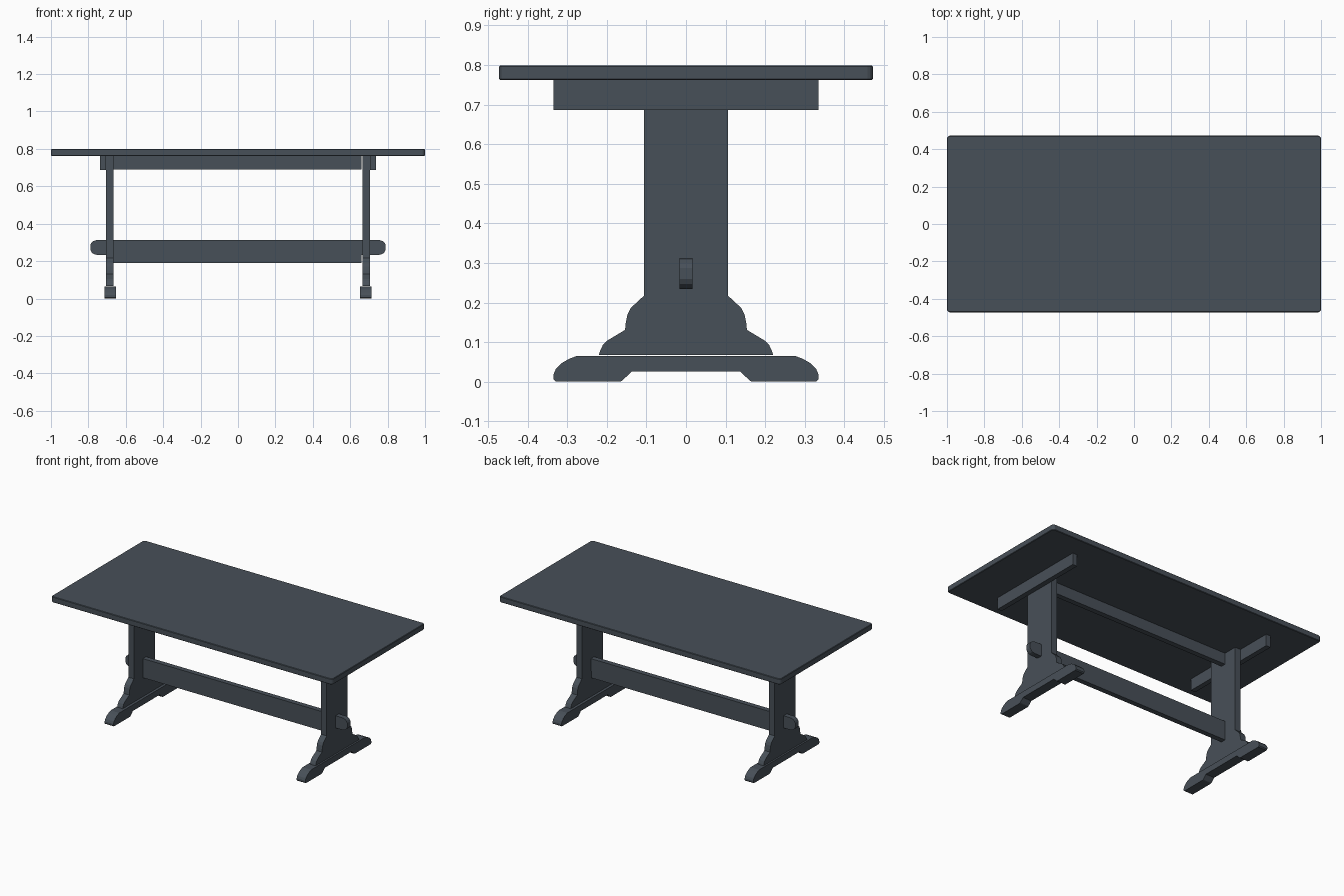
import bpy, bmesh
from mathutils import Vector

if "Cube" in bpy.data.objects:
    bpy.data.objects.remove(bpy.data.objects["Cube"])

paint = bpy.data.materials.new("dark slate paint")
paint.diffuse_color = (0.064, 0.080, 0.098, 1)
paint.use_nodes = True
paint.node_tree.nodes["Principled BSDF"].inputs["Base Color"].default_value = paint.diffuse_color


def extrude(name, outline, plane, a, b, bevel=0.0, segs=2):
    """Extrude a 2D outline from a to b along the axis normal to the plane."""
    place = {"yz": lambda u, v: Vector((a, u, v)),
             "xz": lambda u, v: Vector((u, a, v)),
             "xy": lambda u, v: Vector((u, v, a))}[plane]
    axis = {"yz": Vector((1, 0, 0)), "xz": Vector((0, 1, 0)), "xy": Vector((0, 0, 1))}[plane]
    bm = bmesh.new()
    face = bm.faces.new([bm.verts.new(place(u, v)) for u, v in outline])
    ext = bmesh.ops.extrude_face_region(bm, geom=[face])
    moved = [g for g in ext["geom"] if isinstance(g, bmesh.types.BMVert)]
    bmesh.ops.translate(bm, verts=moved, vec=axis * (b - a))
    bmesh.ops.recalc_face_normals(bm, faces=bm.faces)
    mesh = bpy.data.meshes.new(name)
    bm.to_mesh(mesh)
    bm.free()
    mesh.materials.append(paint)
    obj = bpy.data.objects.new(name, mesh)
    bpy.context.collection.objects.link(obj)
    if bevel:
        mod = obj.modifiers.new("soft_edges", "BEVEL")
        mod.width, mod.segments, mod.limit_method = bevel, segs, "ANGLE"
    return obj


def rect(u0, u1, v0, v1):
    return [(u0, v0), (u1, v0), (u1, v1), (u0, v1)]


def mirrored(half):
    """Close a half outline by reflecting it across u = 0."""
    return half + [(-u, v) for u, v in reversed(half)]


# Table top with slightly rounded corners
c = 0.014
corner = [(1, 0.472 - c), (1 - 0.3 * c, 0.472 - 0.3 * c), (1 - c, 0.472)]
side = corner + [(-u, v) for u, v in reversed(corner)]
top_outline = side + [(u, -v) for u, v in reversed(side)]
extrude("table_top", top_outline, "xy", 0.762, 0.799, 0.003, 1)

# Half outlines of the scrolled leg board and the foot
leg_half = [(0.22, 0.068), (0.217, 0.078), (0.210, 0.093), (0.199, 0.104), (0.154, 0.131),
            (0.152, 0.150), (0.148, 0.170), (0.140, 0.186), (0.1065, 0.217), (0.1065, 0.762)]
foot_half = [(0.137, 0.026), (0.162, 0.002), (0.168, 0), (0.329, 0), (0.335, 0.006),
             (0.335, 0.018), (0.329, 0.032), (0.314, 0.047), (0.295, 0.058), (0.275, 0.0655)]

for word, s in (("left", -1), ("right", 1)):
    extrude(word + "_leg_board", mirrored(leg_half), "yz", s * 0.666, s * 0.706)
    extrude(word + "_foot", mirrored(foot_half), "yz", s * 0.652, s * 0.714)
    extrude(word + "_top_cleat", rect(-0.335, 0.335, 0.687, 0.762), "yz", s * 0.706, s * 0.738)

# Upper rail under the top
extrude("upper_rail", rect(-0.666, 0.660, 0.690, 0.762), "xz", -0.0165, 0.0165)

# Lower stretcher and the rounded tenons through the legs
extrude("lower_stretcher", rect(-0.666, 0.660, 0.190, 0.313), "xz", -0.0165, 0.0165)
tip = [(0.757, 0.234), (0.772, 0.238), (0.783, 0.247), (0.789, 0.259),
       (0.789, 0.287), (0.783, 0.299), (0.772, 0.308), (0.757, 0.312)]
for word, s in (("left", -1), ("right", 1)):
    outline = [(s * u, v) for u, v in [(0.65, 0.234)] + tip + [(0.65, 0.312)]]
    extrude(word + "_tenon", outline, "xz", -0.0165, 0.0165)
